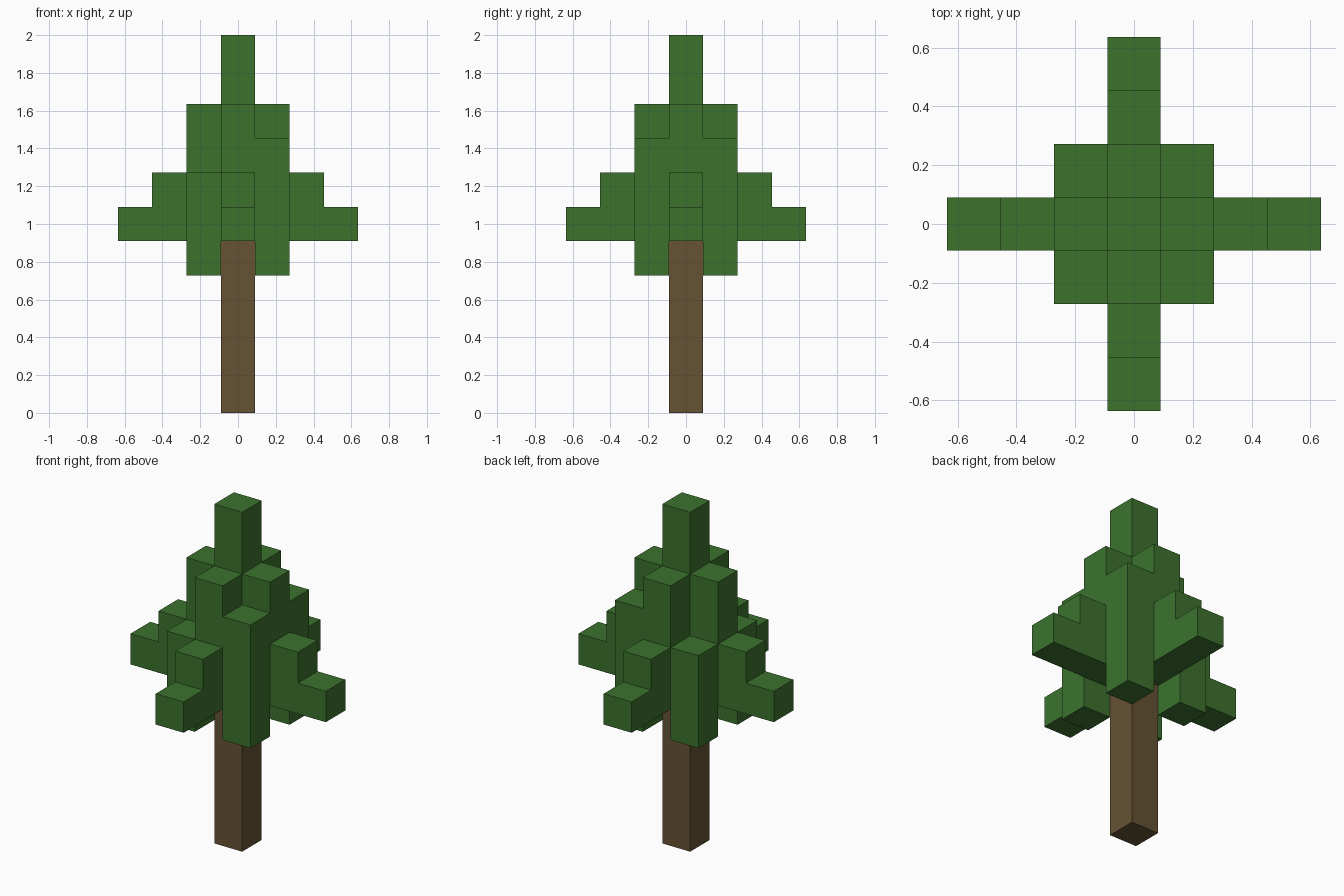
import bpy
import bmesh
from math import pi
from mathutils import Matrix

U = 2 / 11  # one block

default = bpy.data.objects.get("Cube")
if default:
    bpy.data.objects.remove(default, do_unlink=True)


def make_material(name, rgb):
    mat = bpy.data.materials.new(name)
    mat.use_nodes = True
    mat.diffuse_color = (*rgb, 1)
    mat.node_tree.nodes["Principled BSDF"].inputs["Base Color"].default_value = (*rgb, 1)
    return mat


def extrude_profile(name, profile, mat, center=(0, 0), turn=0):
    """Extrude an (x, z) outline one block deep in y, in block units."""
    bm = bmesh.new()
    face = bm.faces.new([bm.verts.new((x, -0.5, z)) for x, z in profile])
    new = bmesh.ops.extrude_face_region(bm, geom=[face])["geom"]
    bmesh.ops.translate(bm, vec=(0, 1, 0),
                        verts=[v for v in new if isinstance(v, bmesh.types.BMVert)])
    bmesh.ops.recalc_face_normals(bm, faces=bm.faces)
    place = (Matrix.Scale(U, 4) @ Matrix.Translation((*center, 0))
             @ Matrix.Rotation(turn, 4, "Z"))
    bm.transform(place)
    mesh = bpy.data.meshes.new(name)
    bm.to_mesh(mesh)
    bm.free()
    mesh.materials.append(mat)
    obj = bpy.data.objects.new(name, mesh)
    bpy.context.collection.objects.link(obj)
    return obj


def column(name, bottom, top, mat, center=(0, 0)):
    outline = [(-0.5, bottom), (0.5, bottom), (0.5, top), (-0.5, top)]
    return extrude_profile(name, outline, mat, center)


bark = make_material("bark brown", (0.133, 0.084, 0.034))
leaf = make_material("leaf green", (0.045, 0.168, 0.027))

# Trunk and the central spire above it
column("trunk", 0, 5, bark)
column("spire", 5, 11, leaf)

# Four stepped branches
steps = [(0.5, 5), (3.5, 5), (3.5, 6), (2.5, 6), (2.5, 7), (1.5, 7), (1.5, 9), (0.5, 9)]
for i, side in enumerate(("left", "back", "right", "front")):
    extrude_profile(f"{side}_branch", steps, leaf, turn=i * pi / 2)

# Corner foliage, taller on the left side
for x, side, top in ((1, "left", 8), (-1, "right", 7)):
    for y, end in ((-1, "front"), (1, "back")):
        column(f"{end}_{side}_foliage", 4, top, leaf, (x, y))
